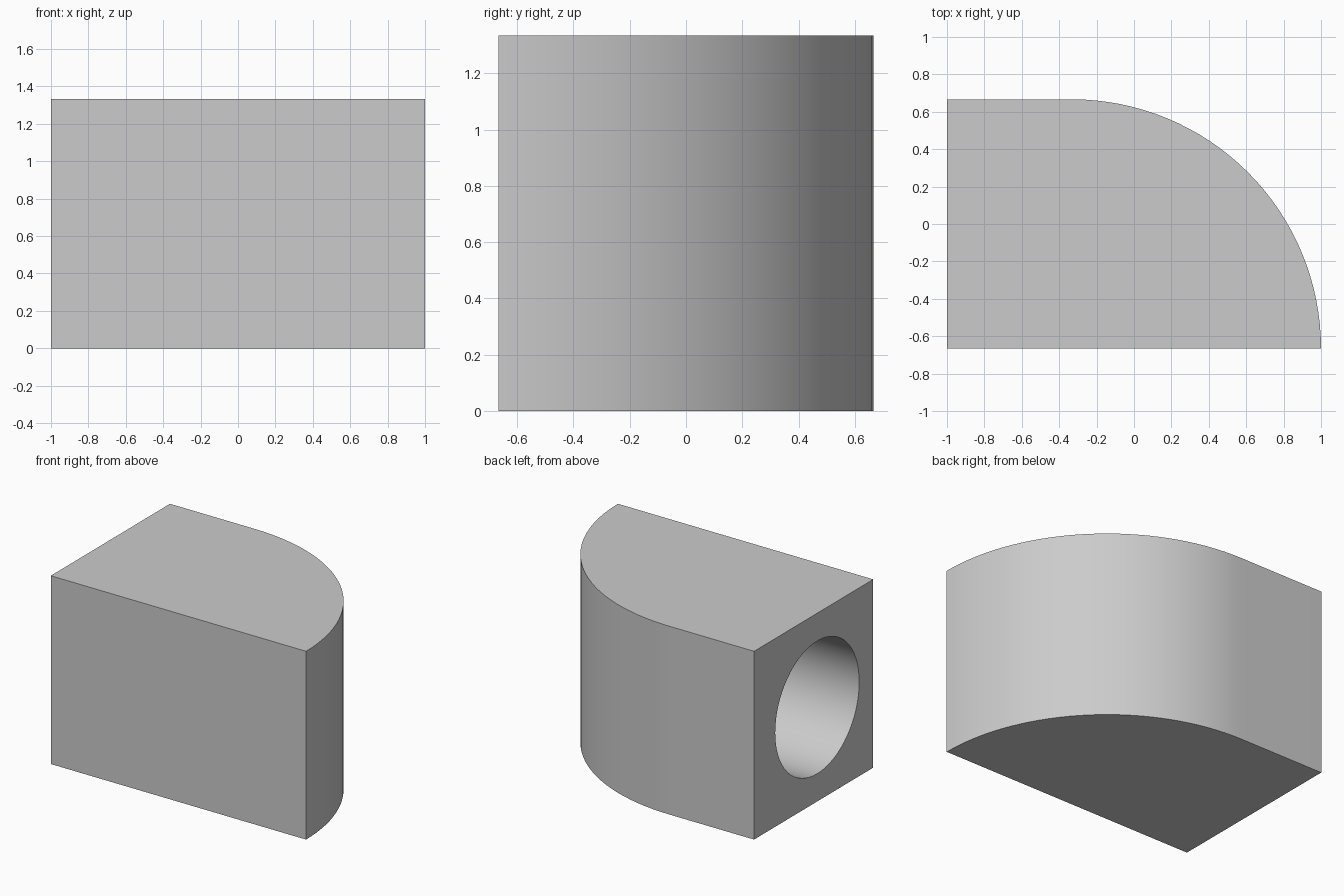
import bpy, bmesh
from math import sin, cos, pi, radians

cube = bpy.data.objects.get("Cube")
if cube:
    bpy.data.objects.remove(cube, do_unlink=True)

HALF = 2 / 3           # half depth of the block
SIZE = 2 * HALF        # height, depth and arc radius
ARC_STEPS = 32
BORE_RADIUS = 0.47
BORE_DEPTH = 1.0
BORE_Y = -0.04

grey = bpy.data.materials.new("plain grey")
grey.use_nodes = True
colour = (0.6, 0.6, 0.6, 1)
grey.diffuse_color = colour
grey.node_tree.nodes["Principled BSDF"].inputs["Base Color"].default_value = colour


def extruded(name, outline, direction):
    """Closed solid made by sweeping a flat outline along a direction."""
    bm = bmesh.new()
    face = bm.faces.new([bm.verts.new(p) for p in outline])
    swept = bmesh.ops.extrude_face_region(bm, geom=[face])
    moved = [v for v in swept["geom"] if isinstance(v, bmesh.types.BMVert)]
    bmesh.ops.translate(bm, verts=moved, vec=direction)
    bmesh.ops.recalc_face_normals(bm, faces=bm.faces)
    mesh = bpy.data.meshes.new(name)
    bm.to_mesh(mesh)
    bm.free()
    mesh.materials.append(grey)
    obj = bpy.data.objects.new(name, mesh)
    bpy.context.collection.objects.link(obj)
    return obj


# Block with a square end and a quarter-round end
arc = [pi / 2 * i / ARC_STEPS for i in range(ARC_STEPS + 1)]
outline = [(-1, -HALF, 0)]
outline += [(1 - SIZE + SIZE * cos(a), -HALF + SIZE * sin(a), 0) for a in arc]
outline.append((-1, HALF, 0))
body = extruded("rounded_block", outline, (0, 0, SIZE))

# Blind round bore in the square end
turn = [2 * pi * i / 64 for i in range(64)]
ring = [(-1.1, BORE_Y + BORE_RADIUS * cos(a), HALF + BORE_RADIUS * sin(a)) for a in turn]
cutter = extruded("bore_cutter", ring, (BORE_DEPTH + 0.1, 0, 0))
cutter.hide_render = True

cut = body.modifiers.new("bore", "BOOLEAN")
cut.operation = "DIFFERENCE"
cut.solver = "EXACT"
cut.object = cutter

bpy.ops.object.select_all(action="DESELECT")
body.select_set(True)
bpy.context.view_layer.objects.active = body
bpy.ops.object.modifier_apply(modifier=cut.name)
bpy.data.objects.remove(cutter, do_unlink=True)
bpy.ops.object.shade_smooth_by_angle(angle=radians(30))
